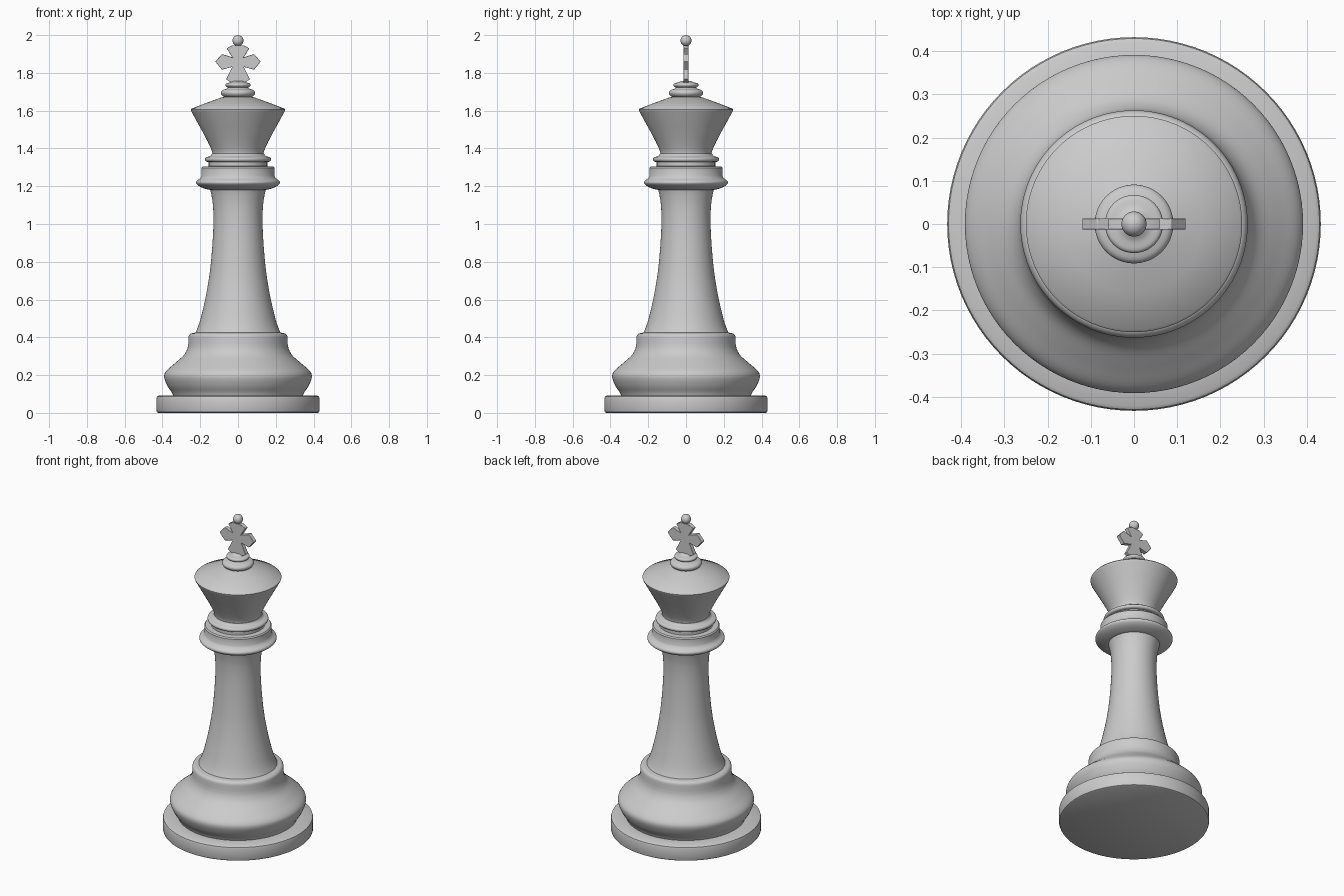
import bpy, bmesh, math

if "Cube" in bpy.data.objects:
    bpy.data.objects.remove(bpy.data.objects["Cube"])


def finish(name, bm, angle=35):
    bmesh.ops.recalc_face_normals(bm, faces=bm.faces)
    me = bpy.data.meshes.new(name)
    bm.to_mesh(me)
    bm.free()
    ob = bpy.data.objects.new(name, me)
    bpy.context.collection.objects.link(ob)
    bpy.ops.object.select_all(action='DESELECT')
    ob.select_set(True)
    bpy.context.view_layer.objects.active = ob
    bpy.ops.object.shade_smooth_by_angle(angle=math.radians(angle))
    return ob


def curve(pts, n=5):
    """Catmull-Rom smoothing of a few profile points."""
    p = [pts[0]] + pts + [pts[-1]]
    out = []
    for a, b, c, d in zip(p, p[1:], p[2:], p[3:]):
        for k in range(n):
            t = k / n
            out.append(tuple(0.5 * (2*b[i] + (c[i]-a[i])*t
                       + (2*a[i]-5*b[i]+4*c[i]-d[i])*t*t
                       + (3*b[i]-a[i]-3*c[i]+d[i])*t**3) for i in (0, 1)))
    return out + [pts[-1]]


def lathe(name, profile, n=96):
    """Revolve (radius, z) points around z and cap both ends."""
    bm = bmesh.new()
    rings = [[bm.verts.new((r*math.cos(2*math.pi*i/n), r*math.sin(2*math.pi*i/n), z))
              for i in range(n)] for r, z in profile]
    for lo, hi in zip(rings, rings[1:]):
        for i in range(n):
            j = (i + 1) % n
            bm.faces.new((lo[i], lo[j], hi[j], hi[i]))
    bm.faces.new(rings[0][::-1])
    bm.faces.new(rings[-1])
    return finish(name, bm)


# Foot disc
lathe("base_disc", [(.422, 0), (.429, .004), (.432, .012), (.432, .076),
                    (.429, .086), (.421, .091), (.34, .091)])

# Bulging pedestal with its lip
lathe("pedestal", curve([(.342, .088), (.352, .11), (.375, .145), (.391, .19), (.38, .222),
                         (.335, .262), (.29, .302), (.27, .335), (.263, .365)])
      + curve([(.263, .395), (.26, .41), (.25, .42), (.235, .423), (.215, .428)]))

# Concave stem
lathe("stem", curve([(.228, .42), (.212, .455), (.195, .51), (.17, .62), (.15, .74),
                     (.137, .87), (.13, 1.0), (.132, 1.09), (.14, 1.15), (.15, 1.19)]))

# Collar: wide rounded ring, step and thin ring
lathe("collar", curve([(.14, 1.18), (.165, 1.184), (.2, 1.197), (.221, 1.214), (.219, 1.228),
                       (.203, 1.24), (.194, 1.252)])
      + [(.194, 1.297), (.188, 1.304), (.155, 1.306), (.155, 1.328)]
      + curve([(.155, 1.328), (.17, 1.332), (.175, 1.342), (.17, 1.352), (.148, 1.36),
               (.138, 1.372)]))

# Flared crown with a conical roof
lathe("crown", curve([(.135, 1.36), (.138, 1.385), (.155, 1.425), (.186, 1.485), (.219, 1.545),
                      (.248, 1.598)])
      + [(.25, 1.605), (.245, 1.611), (.16, 1.644), (.09, 1.669), (.06, 1.676)])

# Two stacked rings under the finial
lathe("finial_rings", curve([(.06, 1.668), (.082, 1.678), (.091, 1.694), (.083, 1.708),
                             (.06, 1.716), (.052, 1.723)])
      + curve([(.058, 1.724), (.067, 1.734), (.062, 1.745), (.04, 1.75), (.025, 1.758)]))

# Flared cross: half outline mirrored in x, extruded in y
half = [(.035, 1.748), (.063, 1.766), (.03, 1.832), (.085, 1.817), (.12, 1.86),
        (.085, 1.9), (.03, 1.882), (.06, 1.93), (.03, 1.946)]
outline = half + [(-x, z) for x, z in reversed(half)]
bm = bmesh.new()
face = bm.faces.new([bm.verts.new((x, -.013, z)) for x, z in outline])
ext = bmesh.ops.extrude_face_region(bm, geom=[face])
bmesh.ops.translate(bm, vec=(0, .026, 0),
                    verts=[g for g in ext["geom"] if isinstance(g, bmesh.types.BMVert)])
cross = finish("finial_cross", bm)
bev = cross.modifiers.new("edge", 'BEVEL')
bev.width = .002
bev.segments = 2

# Ball on top
bm = bmesh.new()
bmesh.ops.create_uvsphere(bm, u_segments=32, v_segments=16, radius=.029)
bmesh.ops.translate(bm, verts=bm.verts, vec=(0, 0, 1.971))
finish("top_ball", bm)
